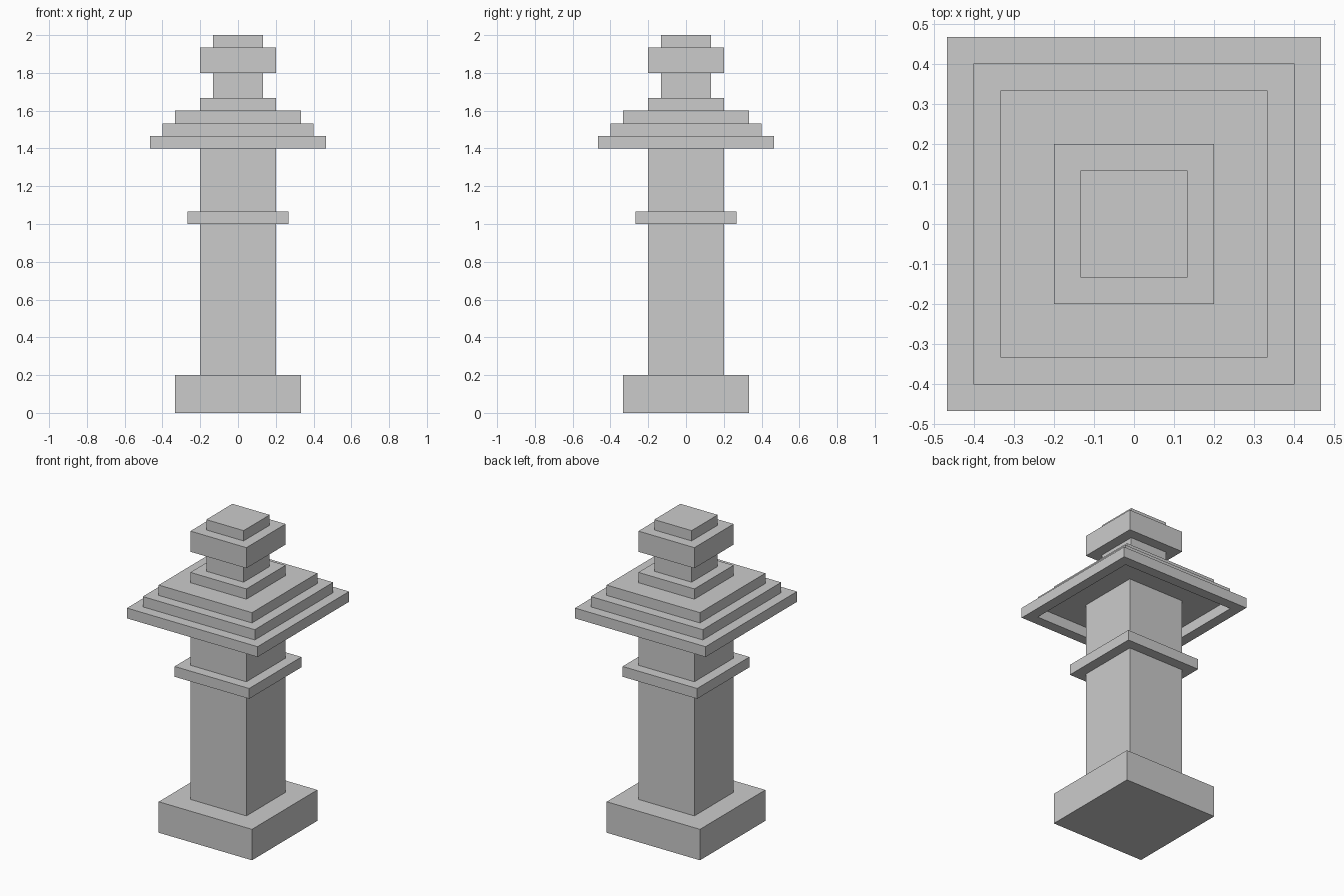
import bpy
import bmesh

if "Cube" in bpy.data.objects:
    bpy.data.objects.remove(bpy.data.objects["Cube"])

U = 1 / 15  # building module: every size is a whole number of these


def make_object(name, bm):
    bmesh.ops.recalc_face_normals(bm, faces=bm.faces)
    mesh = bpy.data.meshes.new(name)
    bm.to_mesh(mesh)
    bm.free()
    obj = bpy.data.objects.new(name, mesh)
    bpy.context.collection.objects.link(obj)
    return obj


def square_loop(bm, half, z):
    return [bm.verts.new((sx * half * U, sy * half * U, z * U))
            for sx, sy in ((-1, -1), (1, -1), (1, 1), (-1, 1))]


def bridge(bm, a, b):
    for i in range(4):
        j = (i + 1) % 4
        bm.faces.new((a[i], a[j], b[j], b[i]))


def block(name, half, z0, z1):
    bm = bmesh.new()
    low, high = square_loop(bm, half, z0), square_loop(bm, half, z1)
    bridge(bm, low, high)
    bm.faces.new(low)
    bm.faces.new(high)
    return make_object(name, bm)


def frame(name, outer, inner, z0, z1):
    bm = bmesh.new()
    loops = [square_loop(bm, h, z) for h, z in
             ((outer, z0), (outer, z1), (inner, z1), (inner, z0))]
    for i in range(4):
        bridge(bm, loops[i], loops[(i + 1) % 4])
    return make_object(name, bm)


# Plinth, pillar and the band around it
block("plinth", 5, 0, 3)
block("pillar", 3, 3, 22)
frame("pillar_band", 4, 3, 15, 16)

# Stepped roof; the lowest step is an open frame, hollow underneath
frame("roof_eave", 7, 6, 21, 22)
block("roof_step_lower", 6, 22, 23)
block("roof_step_middle", 5, 23, 24)
block("roof_step_upper", 3, 24, 25)

# Finial
block("finial_neck", 2, 25, 27)
block("finial_block", 3, 27, 29)
block("finial_cap", 2, 29, 30)
